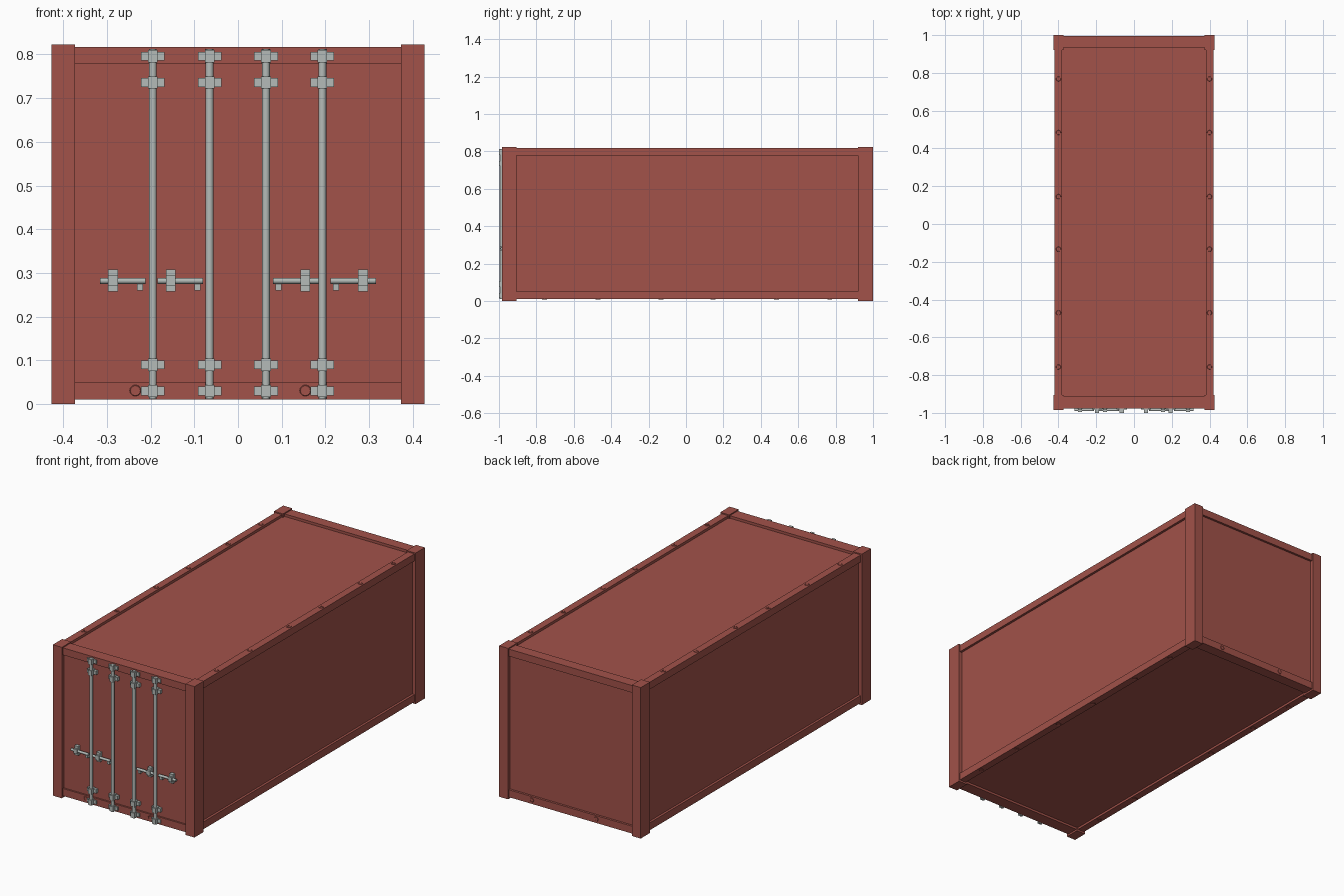
import bpy, bmesh, math
from mathutils import Matrix, Vector

if "Cube" in bpy.data.objects:
    bpy.data.objects.remove(bpy.data.objects["Cube"])


def material(name, rgb):
    m = bpy.data.materials.new(name)
    m.diffuse_color = (*rgb, 1)
    m.use_nodes = True
    m.node_tree.nodes["Principled BSDF"].inputs["Base Color"].default_value = m.diffuse_color
    return m


RED = material("container red", (0.36, 0.085, 0.068))
STEEL = material("light steel", (0.46, 0.50, 0.48))


def finish(name, bm, mat):
    me = bpy.data.meshes.new(name)
    bm.to_mesh(me)
    bm.free()
    me.materials.append(mat)
    ob = bpy.data.objects.new(name, me)
    bpy.context.collection.objects.link(ob)
    return ob


def box(bm, x0, x1, y0, y1, z0, z1):
    mid = Vector(((x0 + x1) / 2, (y0 + y1) / 2, (z0 + z1) / 2))
    size = Matrix.Diagonal((abs(x1 - x0), abs(y1 - y0), abs(z1 - z0), 1))
    bmesh.ops.create_cube(bm, size=1, matrix=Matrix.Translation(mid) @ size)


def rod(bm, mid, radius, length, rot=None):
    m = Matrix.Translation(mid) @ (rot or Matrix.Identity(4))
    r = bmesh.ops.create_cone(bm, cap_ends=True, segments=16, radius1=radius,
                              radius2=radius, depth=length, matrix=m)
    for f in {f for v in r["verts"] for f in v.link_faces}:
        f.smooth = len(f.verts) == 4


# recessed wall, roof and floor panels
bm = bmesh.new()
box(bm, -0.407, 0.407, -0.967, 0.982, 0.022, 0.803)
finish("wall_panels", bm, RED)

# four full height corner posts
bm = bmesh.new()
for s in (-1, 1):
    box(bm, s * 0.373, s * 0.427, -0.985, -0.905, 0, 0.823)
    box(bm, s * 0.373, s * 0.427, 0.92, 1.0, 0, 0.823)
finish("corner_posts", bm, RED)

# top and bottom rails on all four sides
bm = bmesh.new()
for z0, z1 in ((0.01, 0.05), (0.778, 0.817)):
    for s in (-1, 1):
        box(bm, s * 0.38, s * 0.42, -0.91, 0.925, z0, z1)
    box(bm, -0.375, 0.375, -0.976, -0.91, z0, z1)
    box(bm, -0.375, 0.375, 0.935, 0.994, z0, z1)
finish("frame_rails", bm, RED)

# locking rods on the doors
rods_x = (-0.195, -0.065, 0.064, 0.193)
bm = bmesh.new()
for x in rods_x:
    rod(bm, (x, -0.987, 0.412), 0.009, 0.8)
finish("locking_rods", bm, STEEL)

# brackets: two foot plates and a saddle around each rod
bm = bmesh.new()
for x in rods_x:
    for z in (0.03, 0.09, 0.736, 0.796):
        box(bm, x - 0.027, x + 0.027, -0.983, -0.965, z - 0.01, z + 0.01)
        box(bm, x - 0.011, x + 0.011, -1.0, -0.965, z - 0.014, z + 0.014)
finish("rod_brackets", bm, STEEL)

# horizontal door handles with catches
side = Matrix.Rotation(math.pi / 2, 4, 'Y')
bars, catches = bmesh.new(), bmesh.new()
for s in (-1, 1):
    for mid, clamp, tab in ((0.264, 0.286, 0.224), (0.132, 0.154, 0.093)):
        x = s * clamp
        rod(bars, (s * mid, -0.984, 0.282), 0.007, 0.104, side)
        box(catches, x - 0.011, x + 0.011, -0.985, -0.965, 0.258, 0.308)
        box(catches, x - 0.011, x + 0.011, -0.995, -0.965, 0.27, 0.295)
        x = s * tab
        box(catches, x - 0.007, x + 0.007, -0.985, -0.965, 0.26, 0.28)
finish("door_handles", bars, STEEL)
finish("handle_catches", catches, STEEL)


# small lashing rings half sunk in the rails
def ring(bm, mid, rot, major=0.011, minor=0.002, n=12, k=5):
    grid = []
    for i in range(n):
        a = 2 * math.pi * i / n
        row = []
        for j in range(k):
            b = 2 * math.pi * j / k
            r = major + minor * math.cos(b)
            p = Vector((r * math.cos(a), r * math.sin(a), minor * math.sin(b)))
            row.append(bm.verts.new(Vector(mid) + rot @ p))
        grid.append(row)
    for i in range(n):
        for j in range(k):
            g, h, q = grid[i], grid[(i + 1) % n], (j + 1) % k
            bm.faces.new((g[j], h[j], h[q], g[q]))


bm = bmesh.new()
flat, upright = Matrix.Identity(3), Matrix.Rotation(math.pi / 2, 3, 'X')
for s in (-1, 1):
    for y in (-0.757, -0.47, -0.133, 0.145, 0.484, 0.768):
        for z in (0.01, 0.817):
            ring(bm, (s * 0.4, y, z), flat)
for x in (-0.235, 0.154):
    ring(bm, (x, -0.976, 0.031), upright)
    ring(bm, (-x, 0.994, 0.031), upright)
finish("lashing_rings", bm, RED)
